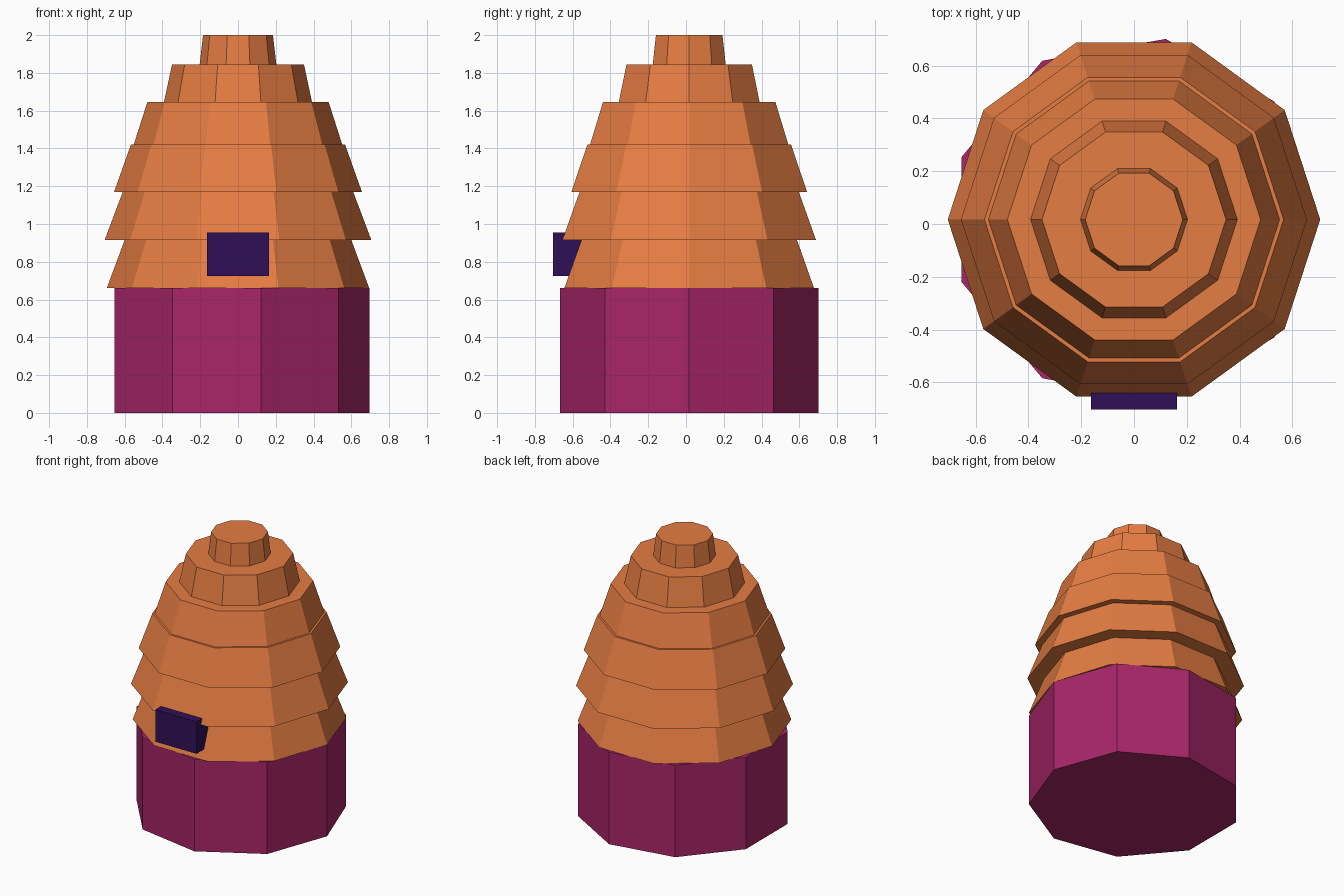
import bpy, bmesh
from math import cos, sin, tau

cube = bpy.data.objects.get("Cube")
if cube:
    bpy.data.objects.remove(cube)

CENTRE_Y = 0.017


def material(name, rgb):
    mat = bpy.data.materials.new(name)
    mat.use_nodes = True
    mat.diffuse_color = (*rgb, 1)
    mat.node_tree.nodes["Principled BSDF"].inputs["Base Color"].default_value = (*rgb, 1)
    return mat


def add_object(name, bm, mat):
    bmesh.ops.recalc_face_normals(bm, faces=bm.faces)
    mesh = bpy.data.meshes.new(name)
    bm.to_mesh(mesh)
    bm.free()
    mesh.materials.append(mat)
    obj = bpy.data.objects.new(name, mesh)
    bpy.context.collection.objects.link(obj)
    return obj


def frustum(name, sides, z_low, z_high, r_low, r_high, mat):
    """Capped, tapered prism with one corner pointing along +x."""
    bm = bmesh.new()
    low, high = [
        [bm.verts.new((r * cos(tau * i / sides), CENTRE_Y + r * sin(tau * i / sides), z))
         for i in range(sides)]
        for r, z in ((r_low, z_low), (r_high, z_high))]
    bm.faces.new(low)
    bm.faces.new(high)
    for i in range(sides):
        j = (i + 1) % sides
        bm.faces.new((low[i], low[j], high[j], high[i]))
    return add_object(name, bm, mat)


orange = material("orange", (0.79, 0.205, 0.056))
magenta = material("magenta", (0.39, 0.019, 0.138))
purple = material("dark purple", (0.03, 0.005, 0.098))

# Nine-sided base drum
frustum("base", 9, 0, 0.66, 0.695, 0.695, magenta)

# Stacked ten-sided tiers: bottom z, top z, bottom radius, top radius
tiers = [
    (0.66, 0.915, 0.695, 0.60),
    (0.915, 1.17, 0.706, 0.61),
    (1.17, 1.42, 0.656, 0.567),
    (1.42, 1.645, 0.552, 0.48),
    (1.645, 1.845, 0.392, 0.349),
    (1.845, 2.0, 0.203, 0.185),
]
for n, dims in enumerate(tiers, 1):
    frustum(f"tier_{n}", 10, *dims, orange)

# Block set into the front of the lowest tiers
bm = bmesh.new()
bmesh.ops.create_cube(bm, size=1)
bmesh.ops.scale(bm, vec=(0.326, 0.2, 0.23), verts=bm.verts)
bmesh.ops.translate(bm, vec=(0, -0.604, 0.84), verts=bm.verts)
add_object("front_block", bm, purple)
